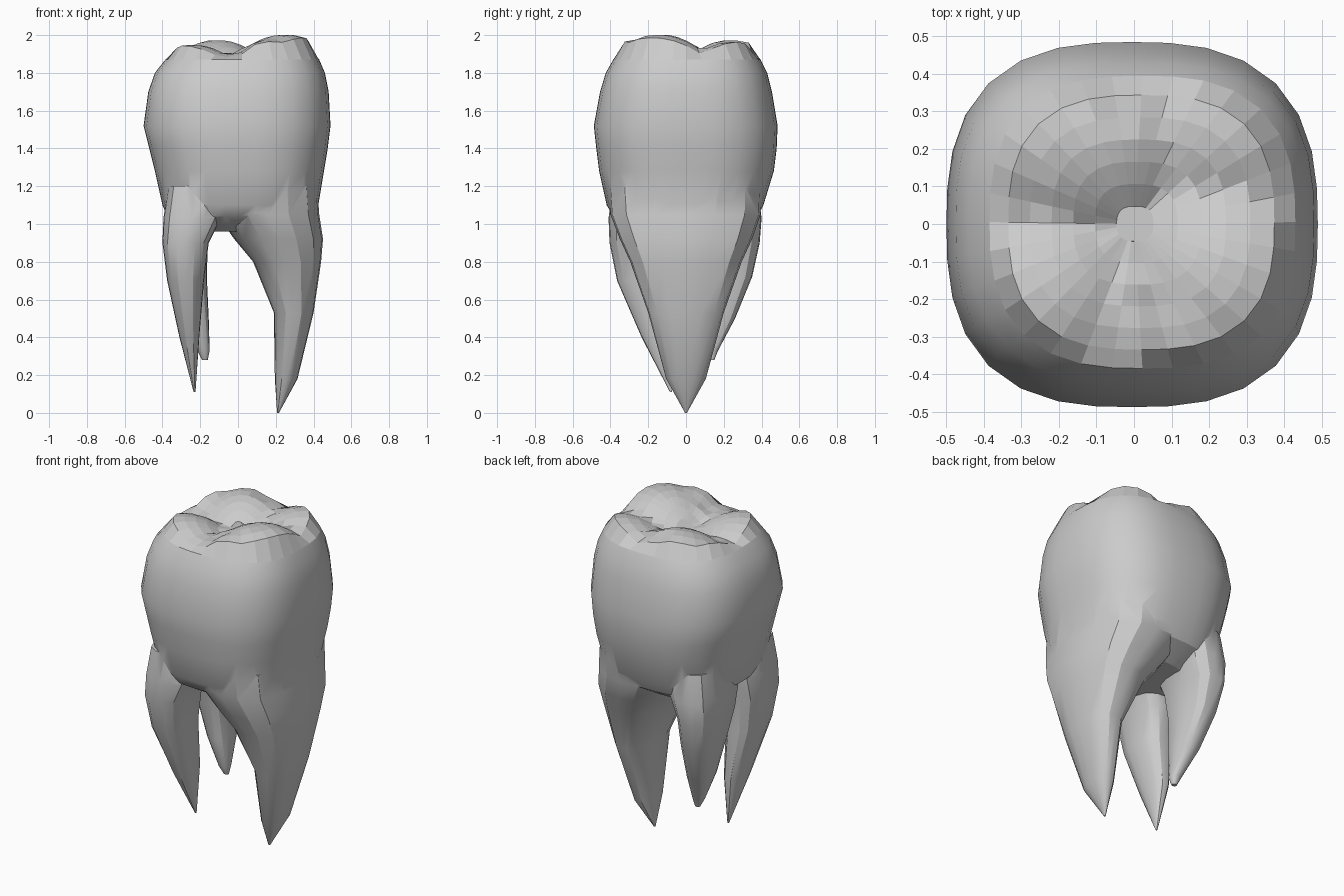
import bpy, bmesh, math

if "Cube" in bpy.data.objects:
    bpy.data.objects.remove(bpy.data.objects["Cube"])


def section(z, x0, x1, y0, y1, power, count):
    """Rounded-square ring filling the given x and y extents."""
    cx, cy, hx, hy = (x0 + x1) / 2, (y0 + y1) / 2, (x1 - x0) / 2, (y1 - y0) / 2
    ring = []
    for i in range(count):
        a = 2 * math.pi * i / count
        c, s = math.cos(a), math.sin(a)
        r = (abs(c) ** power + abs(s) ** power) ** (-1 / power)
        ring.append((cx + hx * r * c, cy + hy * r * s, z))
    return ring


def loft(name, rings):
    """Skin a closed solid through rings listed from bottom to top."""
    bm = bmesh.new()
    loops = [[bm.verts.new(p) for p in ring] for ring in rings]
    n = len(rings[0])
    for a, b in zip(loops, loops[1:]):
        for i in range(n):
            j = (i + 1) % n
            bm.faces.new((a[i], a[j], b[j], b[i]))
    bm.faces.new(loops[0][::-1])
    bm.faces.new(loops[-1])
    bmesh.ops.recalc_face_normals(bm, faces=bm.faces)
    mesh = bpy.data.meshes.new(name)
    bm.to_mesh(mesh)
    bm.free()
    obj = bpy.data.objects.new(name, mesh)
    bpy.context.collection.objects.link(obj)
    return obj


# Chewing surface: cusps (x, y, top) that meet in sharp valleys
CUSPS = [(0.25, -0.14, 2.005), (0.16, -0.25, 1.975), (-0.24, -0.19, 1.95),
         (-0.11, 0.24, 1.975), (-0.31, 0.23, 1.945), (0.27, 0.25, 1.965)]


def cusp_height(x, y):
    z = max(h - 1.7 * ((x - cx) ** 2 + (y - cy) ** 2) for cx, cy, h in CUSPS)
    # front and back grooves
    if y < -0.2:
        z -= 0.03 * math.exp(-((x - 0.02) / 0.05) ** 2)
    if y > 0.25:
        z -= 0.02 * math.exp(-((x + 0.03) / 0.05) ** 2)
    return min(2.0, max(z, 1.875))


# Crown body
SEG = 32
profile = [(0.96, -0.25, 0.25, -0.25, 0.25), (1.04, -0.375, 0.40, -0.385, 0.38),
           (1.10, -0.40, 0.425, -0.42, 0.41), (1.28, -0.44, 0.455, -0.46, 0.465),
           (1.40, -0.47, 0.475, -0.475, 0.48), (1.52, -0.50, 0.49, -0.488, 0.485),
           (1.70, -0.475, 0.48, -0.455, 0.455), (1.80, -0.44, 0.46, -0.425, 0.43),
           (1.87, -0.385, 0.43, -0.385, 0.395)]
rings = [section(*p, 2.7, SEG) for p in profile]
rim = rings[-1]
rings += [[(x * f, y * f, cusp_height(x * f, y * f)) for x, y, _ in rim]
          for f in (0.87, 0.72, 0.57, 0.42, 0.27, 0.12)]
tooth = loft("tooth", rings)

# Three roots, each tapering down to a tip
ROOTS = {
    "front_root": [(0.11, -0.235, -0.225, -0.085, -0.075), (0.40, -0.31, -0.205, -0.235, -0.03),
                   (0.70, -0.375, -0.18, -0.365, -0.06), (0.90, -0.40, -0.155, -0.405, -0.05),
                   (1.03, -0.395, -0.09, -0.41, -0.03), (1.20, -0.37, -0.09, -0.39, -0.03)],
    "back_root": [(0.28, -0.19, -0.16, 0.125, 0.15), (0.33, -0.215, -0.15, 0.10, 0.17),
                  (0.50, -0.29, -0.155, 0.07, 0.26), (0.72, -0.35, -0.165, 0.04, 0.35),
                  (0.90, -0.385, -0.16, 0.0, 0.39), (1.03, -0.395, -0.11, -0.03, 0.40),
                  (1.20, -0.37, -0.09, 0.0, 0.38)],
    "right_root": [(0.0, 0.207, 0.217, -0.005, 0.005), (0.18, 0.195, 0.315, -0.105, 0.105),
                   (0.53, 0.19, 0.40, -0.20, 0.20), (0.80, 0.08, 0.44, -0.295, 0.295),
                   (0.92, -0.02, 0.45, -0.35, 0.35), (1.05, -0.11, 0.43, -0.40, 0.395),
                   (1.20, -0.12, 0.42, -0.41, 0.40)],
}
bpy.context.view_layer.objects.active = tooth
for name, prof in ROOTS.items():
    # squarer towards the crown, rounder at the tip
    root = loft(name, [section(*p, 2.1 + 0.8 * min(1, p[0]), 16) for p in prof])
    mod = tooth.modifiers.new(name, "BOOLEAN")
    mod.operation, mod.solver, mod.object = "UNION", "EXACT", root
    bpy.ops.object.modifier_apply(modifier=mod.name)
    bpy.data.objects.remove(root)

# Smooth sides, faceted chewing surface
tooth.select_set(True)
bpy.ops.object.shade_smooth_by_angle(angle=math.radians(30))
for face in tooth.data.polygons:
    if face.center.z > 1.87:
        face.use_smooth = False
